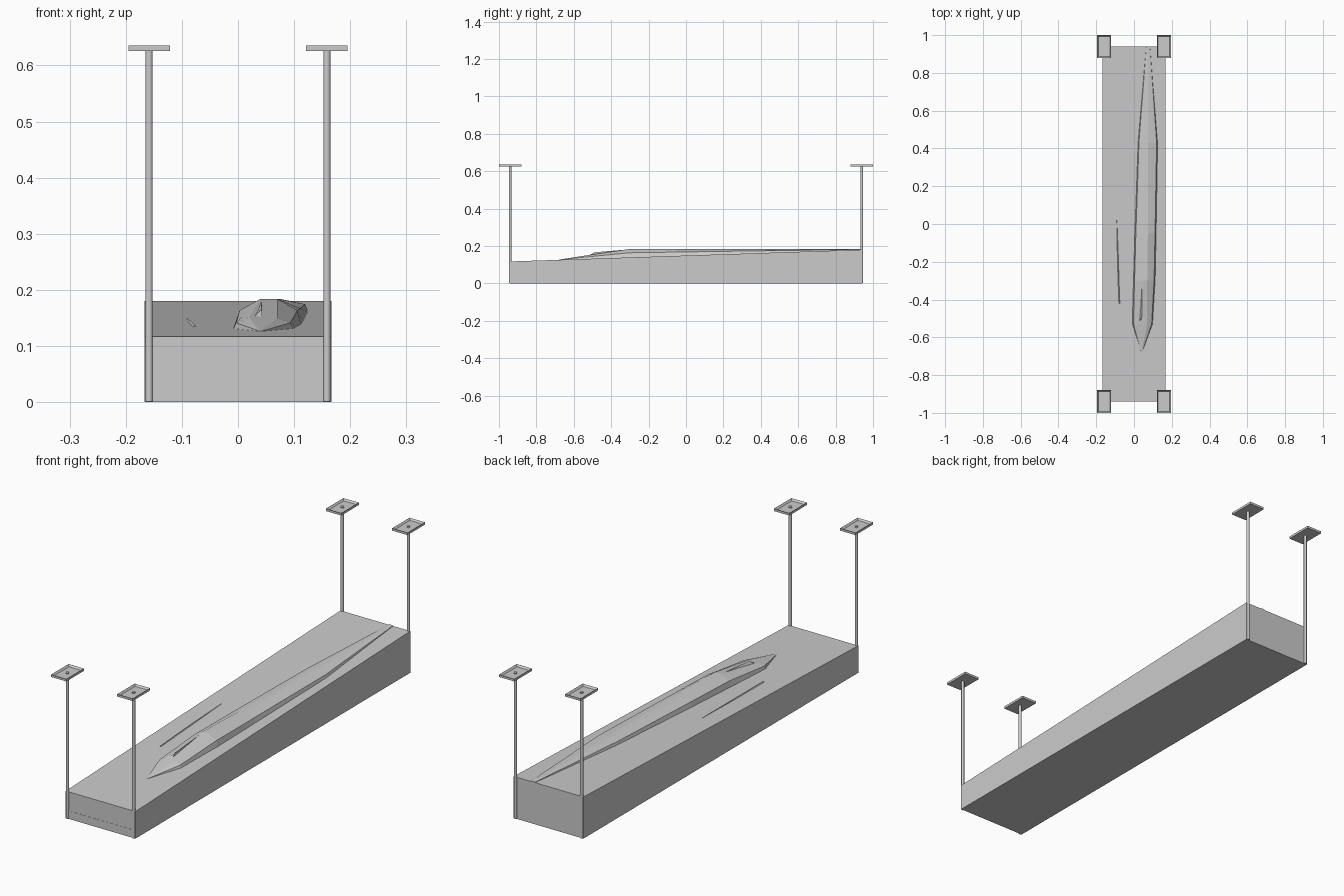
import bpy, bmesh
from mathutils import Vector

if "Cube" in bpy.data.objects:
    bpy.data.objects.remove(bpy.data.objects["Cube"])


def make(name, bm):
    bmesh.ops.recalc_face_normals(bm, faces=bm.faces)
    me = bpy.data.meshes.new(name)
    bm.to_mesh(me)
    bm.free()
    ob = bpy.data.objects.new(name, me)
    bpy.context.collection.objects.link(ob)
    return ob


def box(bm, x0, x1, y0, y1, z0, z1):
    g = bmesh.ops.create_cube(bm, size=1)
    for v in g['verts']:
        v.co = Vector((x1 if v.co.x > 0 else x0,
                       y1 if v.co.y > 0 else y0,
                       z1 if v.co.z > 0 else z0))
    return g['verts']


def loft(bm, rings):
    """Skin equal-length rings of points and cap both ends."""
    vs = [[bm.verts.new(p) for p in r] for r in rings]
    n = len(vs[0])
    for a, b in zip(vs, vs[1:]):
        for i in range(n):
            j = (i + 1) % n
            bm.faces.new((a[i], a[j], b[j], b[i]))
    bm.faces.new(vs[0])
    bm.faces.new(vs[-1])


def slope(y):
    return 0.1487 + 0.0335 * y


# Long block with a top that climbs toward the back
L, W = 0.94, 0.167
bm = bmesh.new()
for v in box(bm, -W, W, -L, L, 0, 0.2):
    if v.co.z > 0:
        v.co.z = slope(v.co.y)
make("sloped_block", bm)

# Low strip across the front face
bm = bmesh.new()
box(bm, -0.165, 0.165, -L - 0.0008, -L + 0.01, 0.001, 0.035)
make("front_strip", bm)

# Faceted hull emerging from the slope: y, left, right, ridge left, ridge right, top
sections = [
    (-0.68, 0.038, 0.042, 0.039, 0.041, 0.127),
    (-0.53, -0.010, 0.100, 0.020, 0.070, 0.150),
    (-0.30, -0.004, 0.113, 0.040, 0.070, 0.184),
    (-0.05, 0.003, 0.118, 0.050, 0.073, 0.184),
    (0.43, 0.020, 0.126, 0.055, 0.075, 0.184),
    (0.94, 0.064, 0.086, 0.070, 0.078, 0.183),
]
bm = bmesh.new()
rings = []
for y, l, r, a, b, top in sections:
    s = slope(y)
    m = s + 0.55 * max(top - s, 0)
    inset = 0.06 * (r - l)
    rings.append([(l, y, s - 0.004), (l + inset, y, m), (a, y, top), (b, y, top),
                  (r - inset, y, m), (r, y, s - 0.004)])
loft(bm, rings)
make("faceted_hull", bm)

# Small wedge on the hull nose and a thin sliver beside the hull
bm = bmesh.new()
loft(bm, [[(0.018, -0.535, 0.140), (0.044, -0.52, 0.145), (0.042, -0.49, 0.166)],
          [(0.012, -0.28, 0.150), (0.050, -0.28, 0.150), (0.042, -0.28, 0.184)]])
make("hull_nose_wedge", bm)
bm = bmesh.new()
loft(bm, [[(-0.083, -0.42, 0.132), (-0.073, -0.42, 0.132), (-0.077, -0.42, 0.138)],
          [(-0.090, -0.20, 0.140), (-0.080, -0.20, 0.140), (-0.085, -0.20, 0.145)],
          [(-0.093, 0.02, 0.147), (-0.089, 0.02, 0.147), (-0.091, 0.02, 0.1505)]])
make("side_sliver", bm)

# Four corner posts, each topped by a shallow tray
for sx in (-1, 1):
    for sy in (-1, 1):
        tag = ("front" if sy < 0 else "back") + ("_left" if sx < 0 else "_right")
        x, y = sx * 0.1585, sy * L
        bpy.ops.mesh.primitive_cylinder_add(vertices=16, radius=0.0065, depth=0.632,
                                            location=(x, y, 0.3175))
        post = bpy.context.object
        post.name = tag + "_post"
        bpy.ops.object.shade_smooth_by_angle()

        bm = bmesh.new()
        box(bm, x - 0.037, x + 0.037, y - 0.06, y + 0.06, 0.626, 0.636)
        bm.normal_update()
        top = [f for f in bm.faces if f.normal.z > 0.9]
        bmesh.ops.inset_region(bm, faces=top, thickness=0.009)
        for v in top[0].verts:
            v.co.z -= 0.008
        make(tag + "_tray", bm)
